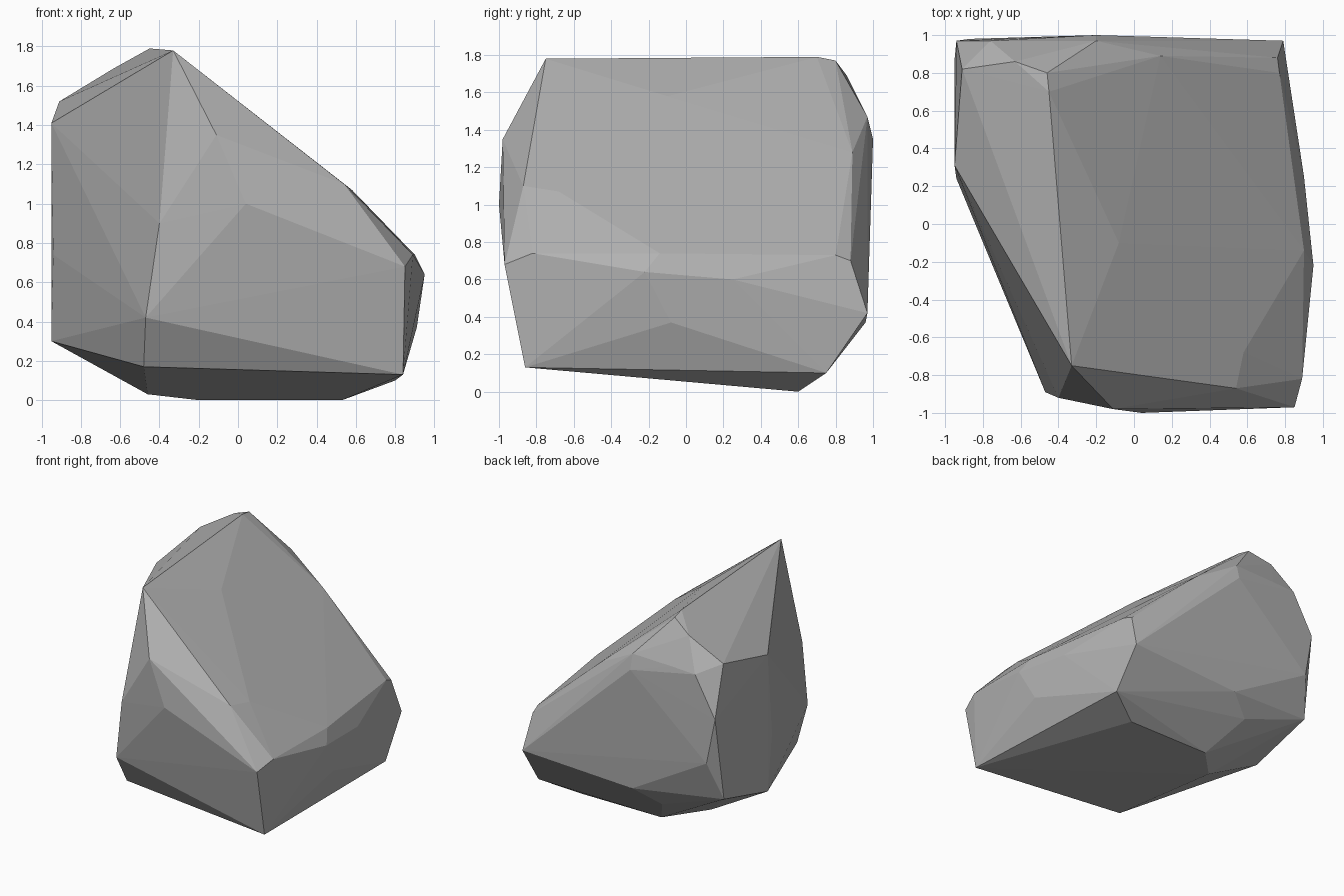
import bpy, bmesh

# Corner points of the boulder, grouped by side
front = [(-.33, -.75, 1.78), (-.11, -.98, 1.35), (.04, -1, 1), (.85, -.97, .68),
         (.84, -.86, .13), (-.47, -.89, .42), (-.40, -.92, .9), (-.48, -.74, .17)]
right = [(.54, -.87, 1.10), (.58, -.68, 1.07), (.89, -.82, .74), (.95, -.22, .64),
         (.90, -.14, .74), (.90, .25, .60), (.91, -.08, .37), (.77, .80, .73)]
back = [(.76, .88, .70), (.79, .97, .42), (.80, .75, .10), (.14, .89, 1.28),
        (-.20, .97, 1.47), (-.20, 1, 1.35), (-.19, .96, .37), (-.56, .97, 1.46),
        (-.76, .97, 1.45), (-.94, .97, 1.13), (-.87, .98, .76), (-.38, .85, .25)]
left = [(-.95, .87, .45), (-.95, .31, .30), (-.94, .24, .74), (-.95, .31, 1.41),
        (-.91, .82, 1.52)]
top = [(-.63, .86, 1.69), (-.46, .80, 1.77), (-.45, .70, 1.79), (-.08, -.10, 1.58)]
bottom = [(.53, .60, 0), (-.20, .60, 0), (-.46, .33, .03)]

# Wrap the corners in a faceted shell
bm = bmesh.new()
for p in front + right + back + left + top + bottom:
    bm.verts.new(p)
hull = bmesh.ops.convex_hull(bm, input=bm.verts[:])
unused = {v for v in hull["geom_interior"] + hull["geom_unused"]
          if isinstance(v, bmesh.types.BMVert)}
bmesh.ops.delete(bm, geom=list(unused), context='VERTS')
bmesh.ops.recalc_face_normals(bm, faces=bm.faces[:])

mesh = bpy.data.meshes.new("boulder")
bm.to_mesh(mesh)
bm.free()
boulder = bpy.data.objects.new("boulder", mesh)
bpy.context.collection.objects.link(boulder)

# Plain stone grey
stone = bpy.data.materials.new("stone grey")
stone.diffuse_color = (.45, .45, .45, 1)
mesh.materials.append(stone)
